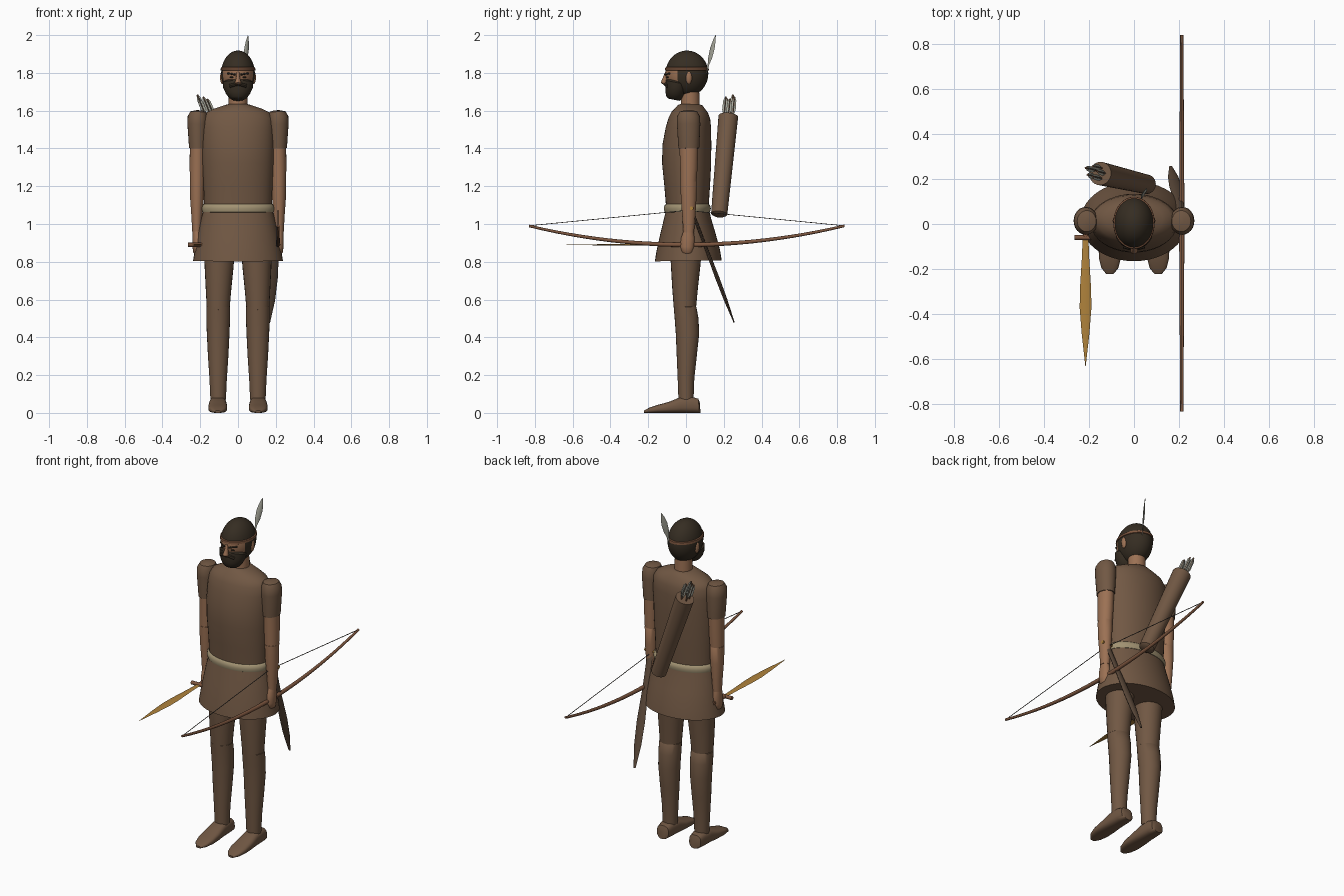
import bpy, bmesh, math
from mathutils import Vector


def material(name, col):
    m = bpy.data.materials.new(name)
    m.diffuse_color = (*col, 1)
    return m


LEATHER = material("brown leather", (0.165, 0.097, 0.057))
SKIN = material("skin", (0.33, 0.165, 0.088))
HAIR = material("dark hair", (0.036, 0.026, 0.016))
BELT = material("pale belt", (0.36, 0.29, 0.17))
GOLD = material("bronze", (0.43, 0.225, 0.045))
FEATHER = material("grey feather", (0.38, 0.38, 0.32))
WOOD = material("bow wood", (0.21, 0.095, 0.05))
SHEATH = material("dark sheath", (0.10, 0.063, 0.04))
STRING = material("string", (0.09, 0.08, 0.07))


def finish(bm, name, mats, angle=40):
    bmesh.ops.recalc_face_normals(bm, faces=bm.faces[:])
    me = bpy.data.meshes.new(name)
    bm.to_mesh(me)
    bm.free()
    ob = bpy.data.objects.new(name, me)
    bpy.context.collection.objects.link(ob)
    for m in mats:
        me.materials.append(m)
    bpy.ops.object.select_all(action='DESELECT')
    ob.select_set(True)
    bpy.context.view_layer.objects.active = ob
    bpy.ops.object.shade_smooth_by_angle(angle=math.radians(angle))
    return ob


def loft(name, rings, mat, n=24, side=(1, 0, 0), e=1.0, flip=1):
    """Skin over elliptical rings (x, y, z, radius along side, other radius)."""
    bm = bmesh.new()
    d = (Vector(rings[-1][:3]) - Vector(rings[0][:3])).normalized()
    v = d.cross(Vector(side)).normalized()
    u = v.cross(d)
    loops = []
    for x, y, z, ra, rb in rings:
        loop = []
        for i in range(n):
            a = 2 * math.pi * i / n
            c, s = math.cos(a), math.sin(a)
            c, s = math.copysign(abs(c) ** e, c), math.copysign(abs(s) ** e, s)
            p = Vector((x, y, z)) + u * ra * c + v * rb * s
            loop.append(bm.verts.new((p.x * flip, p.y, p.z)))
        loops.append(loop)
    for a, b in zip(loops, loops[1:]):
        for i in range(n):
            j = (i + 1) % n
            bm.faces.new((a[i], a[j], b[j], b[i]))
    bm.faces.new(loops[0])
    bm.faces.new(loops[-1])
    return finish(bm, name, [mat])


def rod(name, a, b, r, mat, n=10):
    d = Vector(b) - Vector(a)
    side = (1, 0, 0) if abs(d.normalized().x) < 0.8 else (0, 0, 1)
    return loft(name, [(*a, r, r), (*b, r, r)], mat, n, side)


def leaf(name, a, b, w, t, mat, side, profile):
    """Flat tapering blade between two points; profile = (position, width factor)."""
    a, b = Vector(a), Vector(b)
    return loft(name, [(*a.lerp(b, f), w * k, t * max(k, 0.2)) for f, k in profile],
                mat, 8, side)


def ball(name, c, r, mats, rule=None, seg=32):
    bm = bmesh.new()
    bmesh.ops.create_uvsphere(bm, u_segments=seg, v_segments=seg, radius=1)
    for vert in bm.verts:
        vert.co = Vector([c[i] + r[i] * vert.co[i] for i in range(3)])
    if rule:
        for f in bm.faces:
            f.material_index = rule(f.calc_center_median())
    return finish(bm, name, mats)


# Legs, shoes, arms and hands, mirrored by side
for s, tag in ((1, "left"), (-1, "right")):
    loft(tag + "_thigh", [(0.1, 0, 0.88, 0.082, 0.085), (0.1, -0.002, 0.78, 0.077, 0.078),
         (0.103, -0.005, 0.66, 0.068, 0.068), (0.105, -0.006, 0.545, 0.06, 0.058)], LEATHER, flip=s)
    loft(tag + "_shin", [(0.105, -0.005, 0.57, 0.052, 0.05), (0.105, -0.005, 0.56, 0.063, 0.06),
         (0.105, 0.003, 0.5, 0.063, 0.063), (0.105, 0.008, 0.42, 0.06, 0.062),
         (0.105, 0.004, 0.3, 0.054, 0.053), (0.105, 0, 0.18, 0.046, 0.044),
         (0.105, 0, 0.07, 0.041, 0.04)], LEATHER, flip=s)
    loft(tag + "_shoe", [(0.107, y, h / 2, w, h / 2) for y, h, w in
         ((0.075, 0.055, 0.026), (0.068, 0.075, 0.038), (0.03, 0.086, 0.044), (-0.03, 0.082, 0.046),
          (-0.09, 0.058, 0.05), (-0.15, 0.042, 0.049), (-0.195, 0.027, 0.038), (-0.222, 0.012, 0.016))],
         LEATHER, e=0.7, flip=s)
    loft(tag + "_sleeve", [(0.207, 0.013, 1.602, 0.015, 0.022), (0.21, 0.013, 1.595, 0.042, 0.047),
         (0.213, 0.013, 1.57, 0.053, 0.06), (0.214, 0.014, 1.53, 0.054, 0.062),
         (0.213, 0.015, 1.4, 0.046, 0.055)], LEATHER, flip=s)
    loft(tag + "_upper_arm", [(0.213, 0.015, 1.42, 0.042, 0.05), (0.215, 0.015, 1.3, 0.041, 0.046),
         (0.216, 0.013, 1.215, 0.038, 0.042)], SKIN, flip=s)
    loft(tag + "_forearm", [(0.216, 0.013, 1.235, 0.03, 0.035), (0.216, 0.013, 1.225, 0.039, 0.043),
         (0.217, 0.014, 1.13, 0.036, 0.041), (0.218, 0.015, 1.03, 0.028, 0.034),
         (0.218, 0.014, 0.955, 0.024, 0.028)], SKIN, flip=s)
    loft(tag + "_hand", [(0.218, 0.013, 0.965, 0.022, 0.026), (0.216, 0.01, 0.925, 0.025, 0.036),
         (0.215, 0.006, 0.88, 0.026, 0.037), (0.215, 0.006, 0.85, 0.022, 0.03),
         (0.215, 0.006, 0.838, 0.01, 0.015)], SKIN, 16, flip=s)
    ball(tag + "_ear", (s * 0.083, 0.015, 1.775), (0.012, 0.017, 0.034), [SKIN], seg=12)

# Tunic: skirt, belt and body
loft("tunic_skirt", [(0, 0.012, 0.805, 0.238, 0.177), (0, 0.012, 0.86, 0.229, 0.168),
     (0, 0.01, 0.95, 0.212, 0.146), (0, 0.008, 1.02, 0.197, 0.127),
     (0, 0.008, 1.07, 0.184, 0.115)], LEATHER, 40)
loft("belt", [(0, 0.007, z, 0.18 + k, 0.112 + k) for z, k in
     ((1.06, 0), (1.064, 0.008), (1.082, 0.013), (1.1, 0.008), (1.106, 0))], BELT, 40)
loft("tunic_body", [(0, 0.007, 1.07, 0.178, 0.111), (0, 0.006, 1.2, 0.183, 0.121),
     (0, 0.003, 1.32, 0.19, 0.13), (0, 0.005, 1.42, 0.193, 0.129), (0, 0.013, 1.51, 0.192, 0.12),
     (0, 0.018, 1.56, 0.187, 0.11), (0, 0.02, 1.59, 0.167, 0.097), (0, 0.022, 1.61, 0.127, 0.08),
     (0, 0.023, 1.628, 0.075, 0.066), (0, 0.023, 1.634, 0.052, 0.052)], LEATHER, 40)
loft("neck", [(0, 0.023, 1.61, 0.05, 0.05), (0, 0.022, 1.73, 0.048, 0.047)], SKIN)

# Head with painted face area, beard, nose, brows and headband
ball("head", (0, 0.005, 1.797), (0.089, 0.113, 0.121), [HAIR, SKIN],
     lambda c: int(c.y < -0.045 and 1.74 < c.z < 1.82), 40)
loft("beard", [(0, -0.065, 1.658, 0.03, 0.03), (0, -0.063, 1.668, 0.047, 0.042),
     (0, -0.058, 1.69, 0.064, 0.052), (0, -0.051, 1.72, 0.078, 0.06),
     (0, -0.047, 1.748, 0.081, 0.061), (0, -0.045, 1.757, 0.07, 0.055)], HAIR, 32)
loft("nose", [(0, -0.112, 1.738, 0.014, 0.01), (0, -0.116, 1.746, 0.017, 0.018),
     (0, -0.11, 1.775, 0.01, 0.012), (0, -0.104, 1.805, 0.007, 0.006)], SKIN, 12)
for s in (1, -1):
    rod("eyebrow", (s * 0.014, -0.109, 1.791), (s * 0.056, -0.085, 1.798), 0.005, HAIR, 8)
    ball("eye", (s * 0.033, -0.097, 1.777), (0.012, 0.007, 0.005), [HAIR], seg=10)
    rod("moustache", (s * 0.004, -0.11, 1.742), (s * 0.045, -0.098, 1.73), 0.01, HAIR, 8)
loft("headband", [(0, 0.005, z, 0.086 + k, 0.11 + k) for z, k in
     ((1.811, 0), (1.814, 0.006), (1.827, 0.005), (1.83, 0))], WOOD, 40)
leaf("head_feather", (0.032, 0.108, 1.8), (0.053, 0.157, 2.0), 0.017, 0.005, FEATHER, (0.7, 0.7, 0),
     ((0, 0.2), (0.22, 0.35), (0.4, 0.85), (0.65, 1), (0.85, 0.6), (1, 0.05)))

# Quiver on the back with arrows
low, top = Vector((0.06, 0.175, 1.045)), Vector((-0.15, 0.224, 1.57))
loft("quiver", [(*low, 0.03, 0.03), (*low.lerp(top, 0.015), 0.043, 0.043),
     (*top, 0.052, 0.052)], LEATHER)
axis = (top - low).normalized()
for i in range(5):
    a = i * 2 * math.pi / 5
    p = top + Vector((0.024 * math.cos(a), 0.024 * math.sin(a), 0))
    tip = p + axis * (0.1 + 0.012 * (i % 3))
    rod("arrow_shaft", p - axis * 0.08, tip, 0.004, WOOD, 6)
    for side in ((1, 0, 0), (0, 1, 0)):
        leaf("arrow_feather", p + axis * 0.005, tip, 0.013, 0.002, FEATHER, side,
             ((0, 0.3), (0.3, 1), (0.8, 0.9), (1, 0.3)))

# Bow in the left hand with drawn string
bow = []
for i in range(25):
    t = -1 + i / 12
    r = 0.012 - 0.005 * abs(t)
    bow.append((0.212, 0.003 + 0.835 * t, 0.89 + 0.1 * t * t, r, r))
loft("bow", bow, WOOD, 12)
for y in (-0.83, 0.836):
    rod("bow_string", (0.212, y, 0.991), (0.212, 0.003, 1.072), 0.002, STRING, 6)

# Short sword in the right hand
leaf("sword_blade", (-0.215, -0.055, 0.89), (-0.215, -0.632, 0.89), 0.026, 0.004, GOLD, (1, 0, 0),
     ((0, 0.5), (0.15, 0.6), (0.4, 0.95), (0.55, 1), (0.75, 0.65), (1, 0.03)))
rod("sword_guard", (-0.265, -0.06, 0.89), (-0.185, -0.06, 0.89), 0.011, WOOD)
rod("sword_grip", (-0.215, -0.06, 0.89), (-0.215, 0.05, 0.89), 0.012, WOOD)

# Sheath hanging from the belt on the left
leaf("sheath", (0.215, 0.03, 1.075), (0.163, 0.255, 0.478), 0.027, 0.011, SHEATH, (1, 0, 0),
     ((0, 0.7), (0.3, 0.7), (0.6, 1), (0.8, 0.85), (1, 0.25)))
rod("sheath_ring", (0.18, 0.03, 1.083), (0.25, 0.03, 1.083), 0.01, GOLD)
